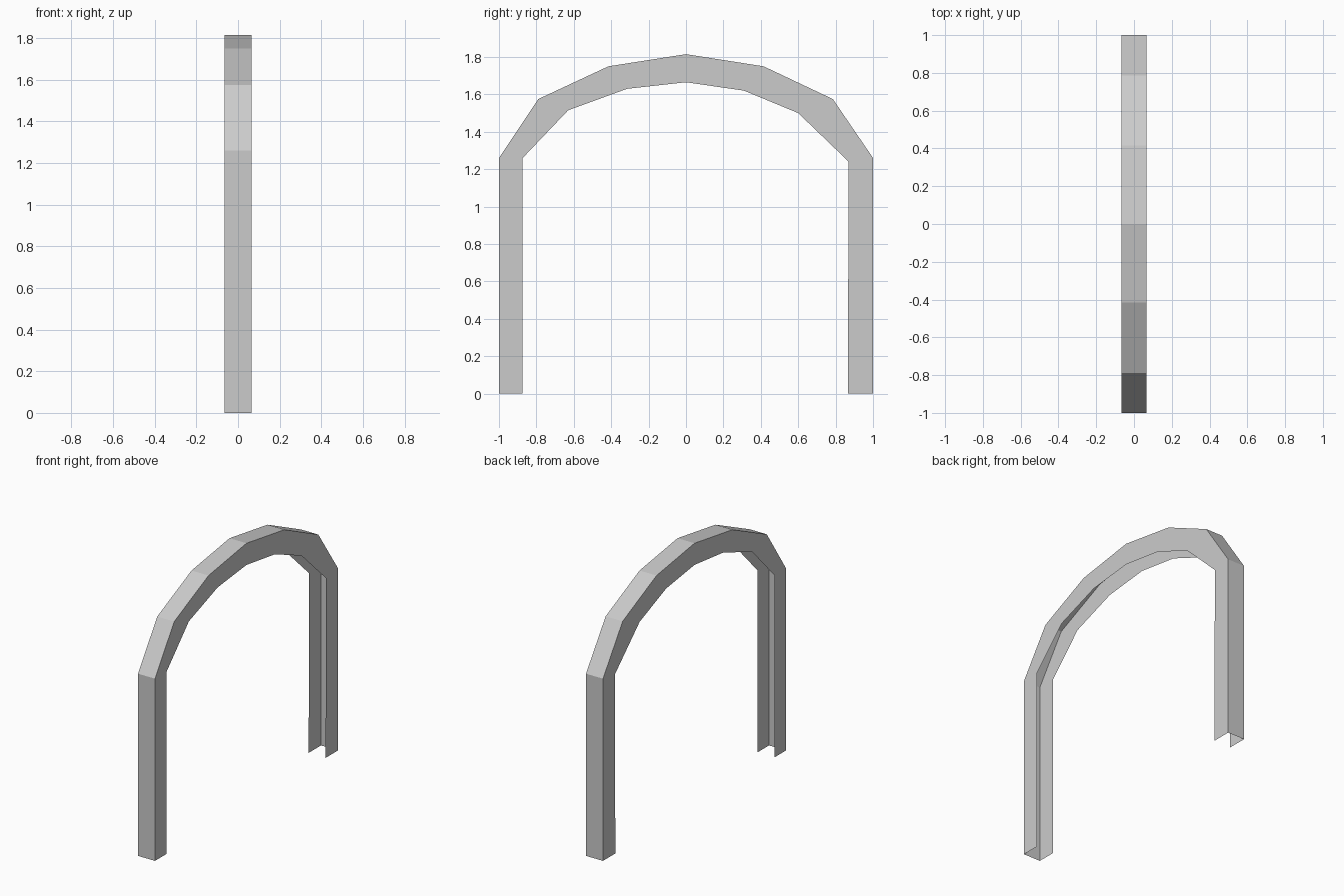
import bpy
import bmesh

cube = bpy.data.objects.get("Cube")
if cube:
    bpy.data.objects.remove(cube, do_unlink=True)

HALF_WIDTH = 0.065

# Matching outer and inner outlines of the arch, as (y, z)
OUTER = [(-1, 0), (-1, 1.26), (-0.79, 1.575), (-0.415, 1.75), (0, 1.815),
         (0.415, 1.75), (0.785, 1.575), (1, 1.26), (1, 0)]
INNER = [(-0.873, 0), (-0.873, 1.26), (-0.63, 1.515), (-0.315, 1.63), (0, 1.665),
         (0.31, 1.62), (0.6, 1.5), (0.87, 1.24), (0.865, 0)]

# Plain grey metal
grey = bpy.data.materials.new("light_grey")
grey.use_nodes = True
colour = (0.6, 0.6, 0.6, 1)
grey.diffuse_color = colour
grey.node_tree.nodes["Principled BSDF"].inputs["Base Color"].default_value = colour

# Channel section swept along the arch: two side flanges and an outer web,
# open on the inside and at both feet
bm = bmesh.new()
sections = []
for outer, inner in zip(OUTER, INNER):
    corners = [(-HALF_WIDTH, inner), (-HALF_WIDTH, outer),
               (HALF_WIDTH, outer), (HALF_WIDTH, inner)]
    sections.append([bm.verts.new((x, y, z)) for x, (y, z) in corners])

for a, b in zip(sections, sections[1:]):
    for i in range(3):
        bm.faces.new((a[i], b[i], b[i + 1], a[i + 1]))

# Make every face point away from the inside of the channel
bm.normal_update()
web = max(bm.faces, key=lambda f: f.calc_center_median().z * abs(f.normal.z))
if web.normal.z < 0:
    bmesh.ops.reverse_faces(bm, faces=bm.faces[:])

mesh = bpy.data.meshes.new("arch_channel")
bm.to_mesh(mesh)
bm.free()
mesh.materials.append(grey)
arch = bpy.data.objects.new("arch_channel", mesh)
bpy.context.collection.objects.link(arch)
